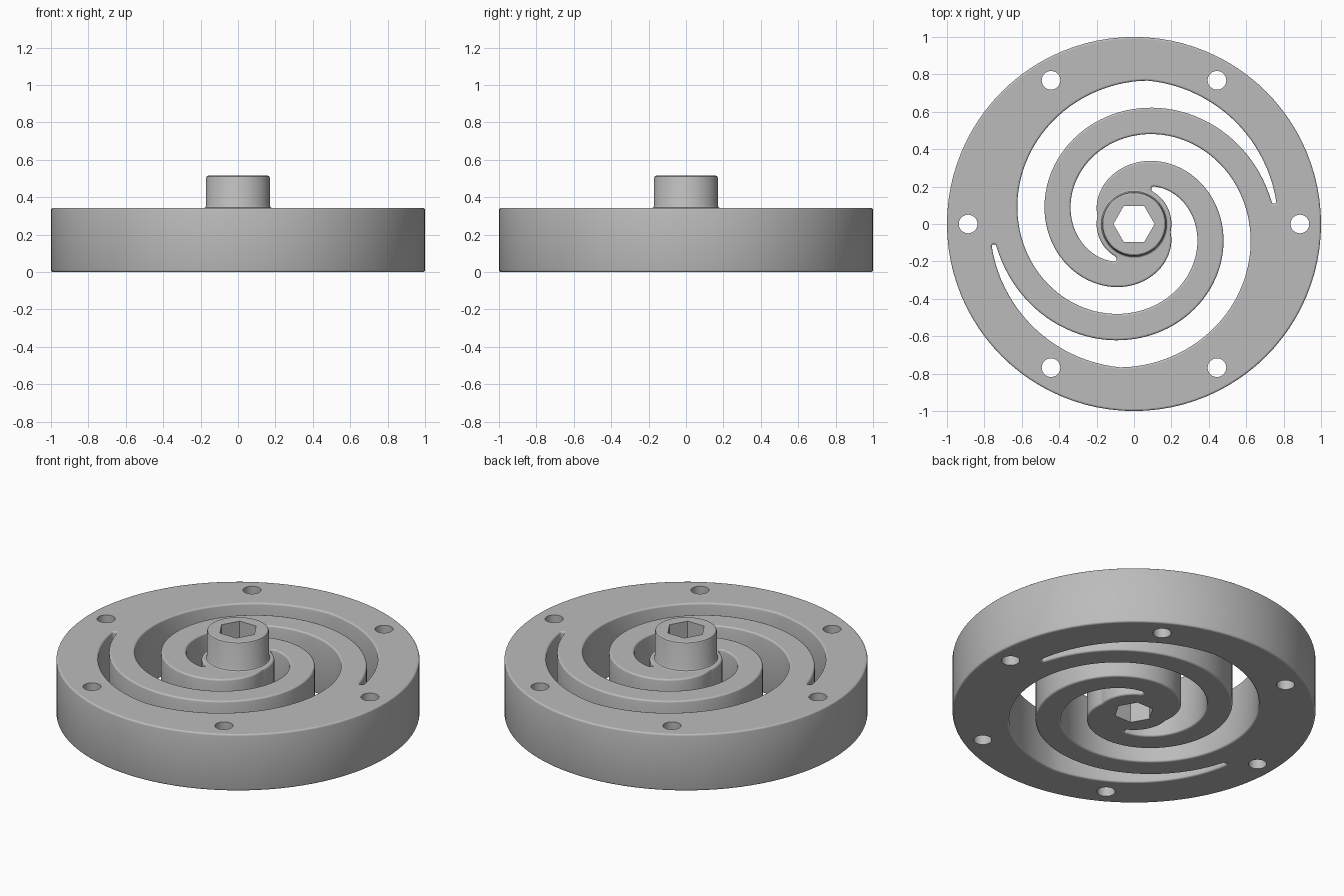
import bpy, bmesh
from math import sin, cos, pi, radians
from mathutils import Vector

cube = bpy.data.objects.get("Cube")
if cube:
    bpy.data.objects.remove(cube, do_unlink=True)

PLATE_H, HUB_H, FILLET = 0.343, 0.515, 0.01
RIM_R, COLLAR_R = 0.77, 0.2
PITCH = 0.0923            # spiral shrink per radian
START, END, STEPS = 0.16, 7.33, 120


def polar(r, a):
    return Vector((r * cos(a), r * sin(a)))


def circle(r, n, centre=Vector((0, 0))):
    return [centre + polar(r, 2 * pi * i / n) for i in range(n)]


def round_tip(a, b, n=8):
    # half circle from a to b
    m = (a + b) / 2
    u = a - m
    v = Vector((-u.y, u.x))
    return [m + u * cos(pi * i / n) + v * sin(pi * i / n) for i in range(1, n)]


def slot(turn):
    # spiral slot, clipped by the rim outside and the hub collar inside
    angles = [START + (END - START) * i / STEPS for i in range(STEPS + 1)]
    outer = [polar(min(RIM_R, 0.907 - PITCH * a), a + turn) for a in angles]
    inner = [polar(max(COLLAR_R, 0.76 - PITCH * a), a + turn) for a in reversed(angles)]
    return outer + round_tip(outer[-1], inner[0]) + inner + round_tip(inner[-1], outer[0])


def offset(loop, d):
    # move a counter-clockwise loop outwards by d
    out = []
    for i, p in enumerate(loop):
        t = (loop[(i + 1) % len(loop)] - loop[i - 1]).normalized()
        out.append(p + Vector((t.y, -t.x)) * d)
    return out


bm = bmesh.new()


def wall(levels):
    # skin a stack of (loop, z) rings; give back the end rings
    rings = [[bm.verts.new((p.x, p.y, z)) for p in loop] for loop, z in levels]
    for low, high in zip(rings, rings[1:]):
        n = len(low)
        for i in range(n):
            j = (i + 1) % n
            bm.faces.new((low[i], low[j], high[j], high[i]))
    return rings[0], rings[-1]


def filleted(loop, side):
    # wall with rounded top and bottom edges
    arc = [(FILLET * (1 - cos(a)), FILLET * (1 - sin(a)))
           for a in (radians(d) for d in (90, 60, 30, 0))]
    rise = [(offset(loop, side * o), z) for o, z in arc]
    fall = [(offset(loop, side * o), PLATE_H - z) for o, z in reversed(arc)]
    return wall(rise + fall)


def cap(rings):
    # flat face between rings, with crisp borders
    edges = [bm.edges.get((r[i - 1], r[i])) for r in rings for i in range(len(r))]
    bmesh.ops.triangle_fill(bm, use_beauty=True, use_dissolve=False, edges=edges,
                            normal=(0, 0, 1))
    crisp.extend(edges)


crisp = []

# Rim, spiral slots and bolt holes
walls = [filleted(circle(1.0, 96), -1)]
walls += [filleted(slot(turn), 1) for turn in (0, pi)]
for k in range(6):
    hole = circle(0.05, 24, polar(0.887, k * pi / 3))
    walls.append(wall([(hole, 0), (hole, PLATE_H)]))

# Hub with a hexagonal bore through everything
profile = [(0.182, PLATE_H), (0.175, PLATE_H + 0.003), (0.17, PLATE_H + 0.012),
           (0.17, HUB_H - 0.01), (0.167, HUB_H - 0.003), (0.16, HUB_H)]
hub_base, hub_top = wall([(circle(r, 64), z) for r, z in profile])
hexagon = circle(0.11, 6)
bore_low, bore_high = wall([(hexagon, 0), (hexagon, HUB_H)])

# Flat faces
cap([w[0] for w in walls] + [bore_low])
cap([w[1] for w in walls] + [hub_base])
cap([hub_top, bore_high])

# Smooth curved walls, sharp corners
bmesh.ops.recalc_face_normals(bm, faces=bm.faces)
for f in bm.faces:
    f.smooth = True
for e in bm.edges:
    e.smooth = e.calc_face_angle(0) < radians(32)
for e in crisp:
    e.smooth = False

mesh = bpy.data.meshes.new("spiral_spring_disc")
bm.to_mesh(mesh)
bm.free()
disc = bpy.data.objects.new("spiral_spring_disc", mesh)
bpy.context.collection.objects.link(disc)

grey = bpy.data.materials.new("plain_grey")
grey.use_nodes = True
colour = (0.5, 0.5, 0.5, 1)
grey.diffuse_color = colour
grey.node_tree.nodes["Principled BSDF"].inputs["Base Color"].default_value = colour
mesh.materials.append(grey)
